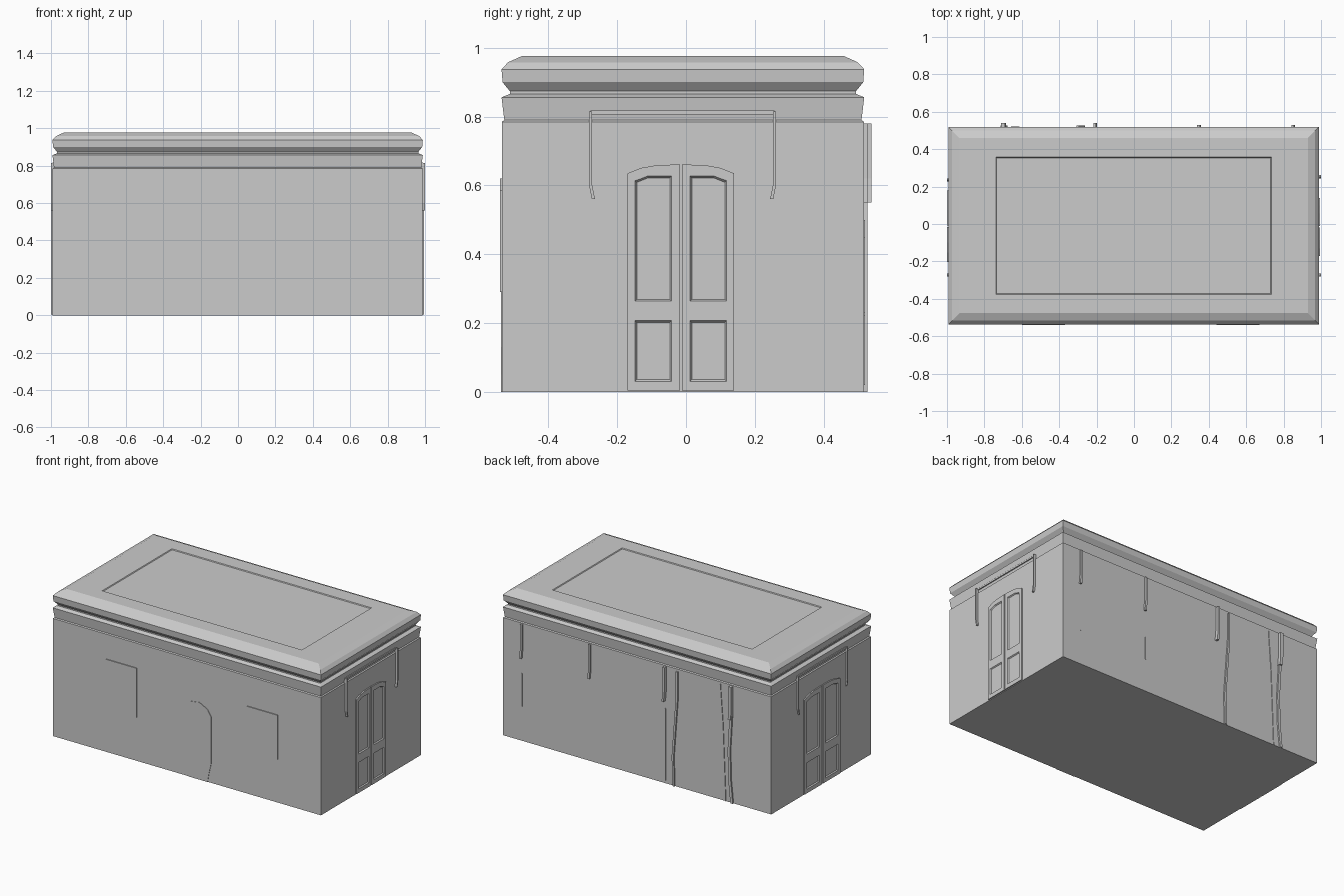
import bpy, bmesh
from mathutils import Vector

if "Cube" in bpy.data.objects:
    bpy.data.objects.remove(bpy.data.objects["Cube"])

# Wall planes of the building
X0, X1, Y0, Y1 = -0.991, 0.987, -0.535, 0.517
CX, CY, HX, HY = (X0 + X1) / 2, (Y0 + Y1) / 2, (X1 - X0) / 2, (Y1 - Y0) / 2

# Maps (across, up, outward) coordinates onto each wall
WALL = {
    "front": lambda u, z, d: (u, Y0 - d, z),
    "back": lambda u, z, d: (u, Y1 + d, z),
    "right": lambda u, z, d: (X1 + d, u, z),
    "left": lambda u, z, d: (X0 - d, u, z),
}


def finish(bm, name):
    bmesh.ops.recalc_face_normals(bm, faces=bm.faces)
    me = bpy.data.meshes.new(name)
    bm.to_mesh(me)
    bm.free()
    ob = bpy.data.objects.new(name, me)
    bpy.context.collection.objects.link(ob)
    return ob


def loft(loops, name):
    """Bridge a series of equal-length point loops and cap both ends."""
    bm = bmesh.new()
    rings = [[bm.verts.new(p) for p in lp] for lp in loops]
    n = len(rings[0])
    for a, b in zip(rings, rings[1:]):
        for i in range(n):
            j = (i + 1) % n
            bm.faces.new((a[i], a[j], b[j], b[i]))
    bm.faces.new(rings[0])
    bm.faces.new(rings[-1])
    return finish(bm, name)


def slab(name, wall, pts, d0, d1, shrink=0.0):
    """Outline extruded from depth d0 to d1; shrink insets the d0 end."""
    us, zs = [p[0] for p in pts], [p[1] for p in pts]
    cu, cz = (min(us) + max(us)) / 2, (min(zs) + max(zs)) / 2
    ku = 1 - 2 * shrink / (max(us) - min(us))
    kz = 1 - 2 * shrink / (max(zs) - min(zs))
    f = WALL[wall]
    return loft([[f(cu + (u - cu) * ku, cz + (z - cz) * kz, d0) for u, z in pts],
                 [f(u, z, d1) for u, z in pts]], name)


def rect(u0, u1, z0, z1):
    return [(u0, z0), (u1, z0), (u1, z1), (u0, z1)]


def ribbon(name, wall, path, width, depth):
    """Narrow raised strip following a path of (across, up) points."""
    left = [(u - width / 2, z) for u, z in path]
    right = [(u + width / 2, z) for u, z in reversed(path)]
    return slab(name, wall, left + right, -0.01, depth)


# Walls, cornice and recessed roof panel: rectangles stacked along a profile
profile = [(0, 0), (0, .785), (-.007, .79), (.001, .856), (-.023, .866),
           (-.023, .874), (-.002, .90), (.001, .9375), (-.018, .958), (-.058, .976)]


def ring(hx, hy, z):
    return [(CX + sx * hx, CY + sy * hy, z)
            for sx, sy in ((-1, -1), (1, -1), (1, 1), (-1, 1))]


loops = [ring(HX + o, HY + o, z) for o, z in profile]
loops += [ring(.737, .367, .976), ring(.733, .363, .971)]
loft(loops, "building_shell")


# Arched double doors with sunken panels
def double_door(wall, centre, half):
    s = half / 0.155
    for side, tag in ((-1, "a"), (1, "b")):
        def m(pts):
            return [(centre + side * u * s, z) for u, z in pts]
        leaf = slab(f"{wall}_door_leaf_{tag}", wall,
                    m([(.003, .004), (.155, .004), (.155, .635), (.115, .651),
                       (.07, .659), (.003, .661)]), -.01, .008)
        panels = [[(.018, .255), (.142, .255), (.142, .622), (.10, .636), (.018, .636)],
                  rect(.018, .142, .022, .216)]
        for k, p in enumerate(panels):
            cut = slab(f"{wall}_panel_cutter_{tag}{k}", wall, m(p), .001, .02, .014)
            cut.hide_render = True
            cut.hide_viewport = False
            cut.display_type = 'WIRE'
            mod = leaf.modifiers.new("panel", 'BOOLEAN')
            mod.operation, mod.object, mod.solver = 'DIFFERENCE', cut, 'EXACT'
    # bar behind the gap between the leaves
    slab(f"{wall}_door_gap", wall,
         rect(centre - .004, centre + .004, .004, .66), -.005, .002)


double_door("right", -.015, .155)
double_door("left", -.012, .19)

# Hanging surround over each door: top lip and two side drops
for wall, ua, ub, depth in (("right", -.277, .257, .013), ("left", -.277, .24, .009)):
    slab(f"{wall}_surround_lip", wall, rect(ua, ub, .806, .818), -.02, .002)
    for k, u in enumerate((ua, ub)):
        ribbon(f"{wall}_surround_drop_{k}", wall,
               [(u + .008 * (1 if k == 0 else -1), .56), (u, .60), (u, .775), (u, .815)],
               .009, depth)

# Front window panels
slab("window_panel_left", "front", rect(-.60, -.37, .29, .62), -.01, .006)
slab("window_panel_right", "front", rect(.44, .67, .29, .585), -.01, .006)

# Front arched opening, barely proud of the wall
slab("front_arch", "front",
     [(.012, 0), (.152, 0), (.16, .05), (.178, .13), (.178, .44), (.15, .485),
      (.09, .515), (.02, .505), (-.005, .46), (-.01, .13), (.01, .05)], -.01, .003)

# Back wall strips: short drops, with faint lower continuations
for name, x, lower in (("far", .848, (.23, .45)), ("mid", .345, (.22, .37)),
                       ("centre", -.21, (.02, .50))):
    ribbon(f"back_drop_{name}", "back", [(x + .006, .55), (x, .62), (x, .78)], .014,
           .022 if name == "centre" else .012)
    ribbon(f"back_trace_{name}", "back", [(x, lower[0]), (x, lower[1])], .006, .003)

# Back wall full-height strips
for name, path, w in (
        ("a", [(-.275, 0), (-.27, .2), (-.285, .4), (-.30, .6), (-.30, .77)], .014),
        ("b", [(-.655, 0), (-.645, .25), (-.635, .5), (-.615, .77)], .007),
        ("c", [(-.705, 0), (-.69, .15), (-.685, .35), (-.70, .6), (-.70, .78)], .018)):
    ribbon(f"back_strip_{name}", "back", path, w, .004 if name == "b" else .010)
ribbon("back_strip_c_upper", "back", [(-.695, .56), (-.70, .62), (-.70, .78)], .02, .022)
